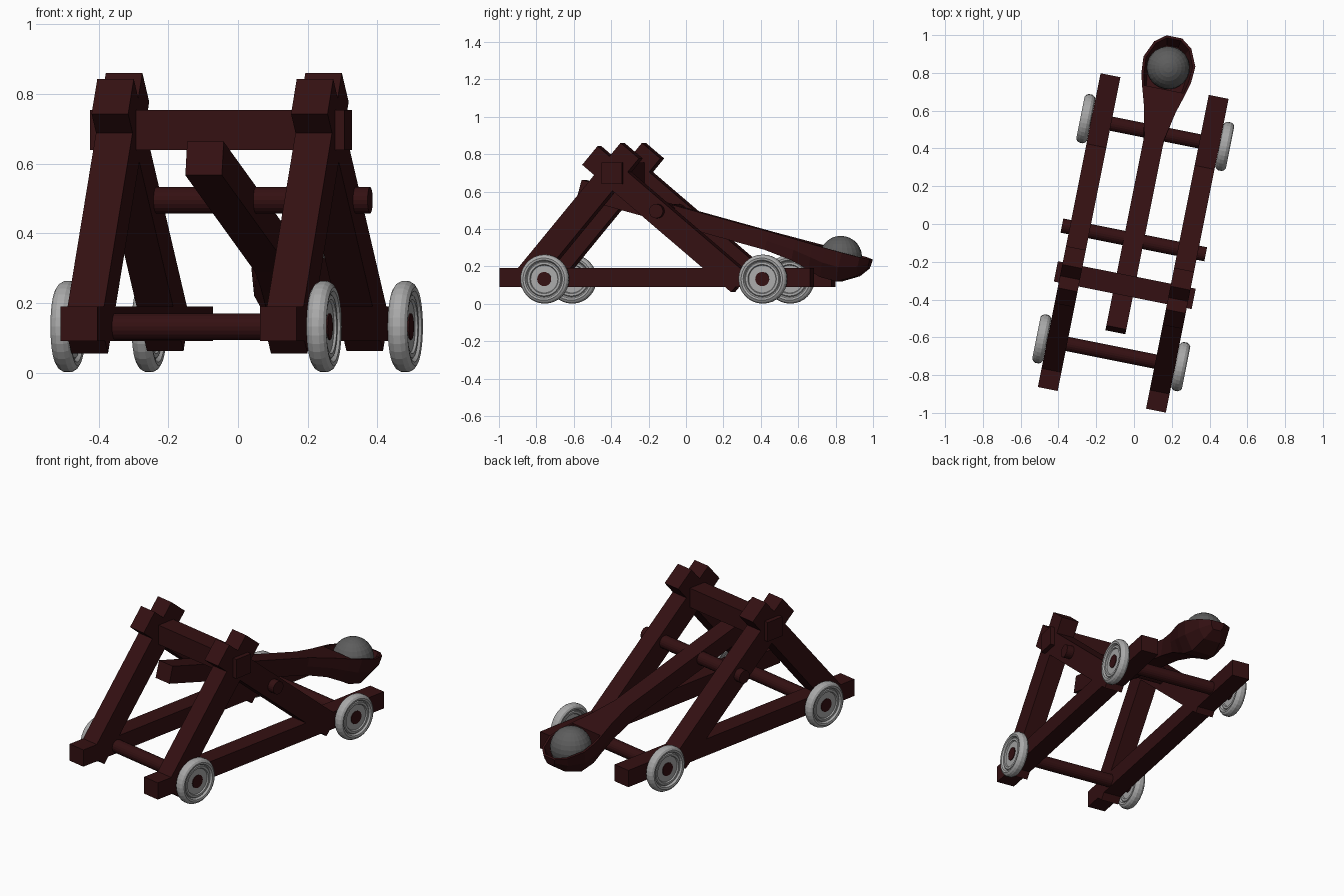
import bpy, bmesh, math
from mathutils import Matrix, Vector

if "Cube" in bpy.data.objects:
    bpy.data.objects.remove(bpy.data.objects["Cube"])

# The whole machine stands turned about z; parts are built in its own frame
WORLD = Matrix.Rotation(math.radians(-11.3), 4, 'Z') @ Matrix.Translation((0.0155, 0, 0))


def material(name, rgb):
    m = bpy.data.materials.new(name)
    m.diffuse_color = (*rgb, 1)
    m.use_nodes = True
    m.node_tree.nodes["Principled BSDF"].inputs["Base Color"].default_value = m.diffuse_color
    return m


WOOD = material("dark red wood", (0.034, 0.0052, 0.006))
LIGHT = material("light grey", (0.40, 0.40, 0.40))
STONE = material("stone grey", (0.11, 0.11, 0.11))


def finish(name, bm, mat, smooth=False):
    bmesh.ops.recalc_face_normals(bm, faces=bm.faces)
    me = bpy.data.meshes.new(name)
    bm.to_mesh(me)
    bm.free()
    me.materials.append(mat)
    ob = bpy.data.objects.new(name, me)
    bpy.context.collection.objects.link(ob)
    ob.matrix_world = WORLD
    return ob


def beam(name, centre, size, tilt=0.0):
    """Box of the given size, tilted in the y-z plane."""
    bm = bmesh.new()
    bmesh.ops.create_cube(bm, size=1)
    mat = (Matrix.Translation(centre) @ Matrix.Rotation(math.radians(tilt), 4, 'X')
           @ Matrix.Diagonal((*size, 1)))
    bmesh.ops.transform(bm, matrix=mat, verts=bm.verts)
    return finish(name, bm, WOOD)


def rod(name, y, z, half, r=0.038):
    bm = bmesh.new()
    bmesh.ops.create_cone(bm, cap_ends=True, segments=20, radius1=r, radius2=r, depth=2 * half)
    mat = Matrix.Translation((0, y, z)) @ Matrix.Rotation(math.pi / 2, 4, 'Y')
    bmesh.ops.transform(bm, matrix=mat, verts=bm.verts)
    return finish(name, bm, WOOD)


def wheel(name, x, y, z, segs=32):
    """Lathe a stepped wheel section round the axle."""
    half = [(0.036, 0.014), (0.074, 0.014), (0.078, 0.021), (0.090, 0.021), (0.095, 0.016),
            (0.102, 0.027), (0.113, 0.029), (0.124, 0.022), (0.131, 0.010)]
    prof = half + [(r, -w) for r, w in reversed(half)]
    bm = bmesh.new()
    rings = []
    for i in range(segs):
        a = 2 * math.pi * i / segs
        rings.append([bm.verts.new((x + w, y + r * math.cos(a), z + r * math.sin(a)))
                      for r, w in prof])
    n = len(prof)
    for i in range(segs):
        p, q = rings[i], rings[(i + 1) % segs]
        for j in range(n):
            bm.faces.new((p[j], p[(j + 1) % n], q[(j + 1) % n], q[j]))
    return finish(name, bm, LIGHT)


def leg(name, x, corner, angle, length, side):
    """Leg hanging down from its lower top corner; side is +1 front, -1 rear."""
    a = math.radians(angle)
    d = Vector((0, math.cos(a) * side, math.sin(a)))
    up = Vector((0, -math.sin(a) * side, math.cos(a)))
    c = Vector((x, *corner)) - d * length / 2 + up * 0.065
    return beam(name, c, (0.107, length, 0.13), angle * side)


# Base rails and A-frame legs
for side, x in (("left", -0.292), ("right", 0.292)):
    beam(side + "_rail", (x, -0.099, 0.14), (0.107, 1.694, 0.10))
    leg(side + "_front_leg", x, (-0.185, 0.777), 50.1, 0.941, 1)
    leg(side + "_rear_leg", x, (-0.494, 0.743), 40, 1.06, -1)

# Top crossbar, pivot, axles and wheels
beam("crossbar", (0, -0.327, 0.697), (0.744, 0.11, 0.115))
rod("pivot_rod", -0.083, 0.495, 0.388)
for end, y in (("front", -0.692), ("rear", 0.497)):
    rod(end + "_axle", y, 0.132, 0.393)
    for side, x in (("left", -0.375), ("right", 0.375)):
        wheel(f"{end}_{side}_wheel", x, y, 0.132)

# Throwing arm: sections along its length (distance, half width, depth, bottom width ratio)
SECTIONS = [(0, 0.0535, 0.10, 1), (1.06, 0.0535, 0.10, 1), (1.218, 0.085, 0.115, 0.75),
            (1.321, 0.115, 0.14, 0.6), (1.394, 0.134, 0.16, 0.55), (1.487, 0.140, 0.16, 0.5),
            (1.58, 0.10, 0.105, 0.5), (1.625, 0.042, 0.05, 0.6)]
bm = bmesh.new()
rings, cup = [], []
for s, w, d, k in SECTIONS:
    m = (1 + k) / 2 + (1 - k) * 0.3
    pts = [(w, 0), (w * m, -d * 0.5), (w * k, -d), (-w * k, -d), (-w * m, -d * 0.5), (-w, 0)]
    rings.append([bm.verts.new((x, s, z)) for x, z in pts])
for i in range(len(rings) - 1):
    p, q = rings[i], rings[i + 1]
    for j in range(6):
        f = bm.faces.new((p[j], p[(j + 1) % 6], q[(j + 1) % 6], q[j]))
        if j == 5 and i >= 3:
            cup.append(f)
bm.faces.new(rings[0])
bm.faces.new(rings[-1])
bmesh.ops.recalc_face_normals(bm, faces=bm.faces)
# Hollow the cup: rim, then a sunken, narrower floor
bmesh.ops.inset_region(bm, faces=cup, thickness=0.014)
bmesh.ops.inset_region(bm, faces=cup, thickness=0.02)
for v in {v for f in cup for v in f.verts}:
    v.co.z -= 0.075
tilt = Matrix.Translation((0, -0.555, 0.663)) @ Matrix.Rotation(math.radians(-15.2), 4, 'X')
bmesh.ops.transform(bm, matrix=tilt, verts=bm.verts)
finish("throwing_arm", bm, WOOD)

# Stone ball in the cup
bm = bmesh.new()
bmesh.ops.create_uvsphere(bm, u_segments=24, v_segments=14, radius=0.114,
                          matrix=Matrix.Translation((0, 0.847, 0.249)))
finish("stone_ball", bm, STONE)
